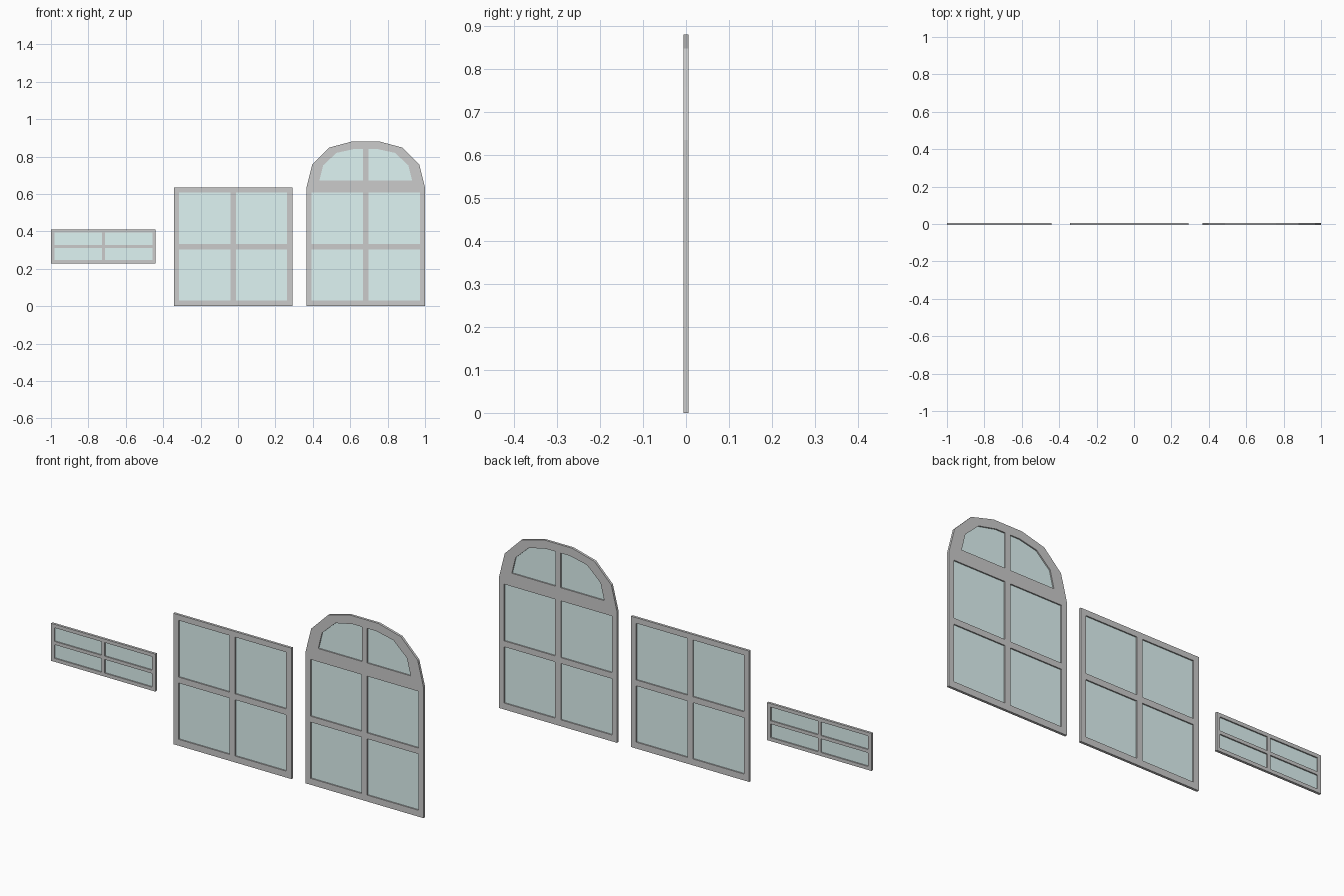
import bpy
from math import pi

if "Cube" in bpy.data.objects:
    bpy.data.objects.remove(bpy.data.objects["Cube"])

HALF_DEPTH = 0.006

glass_mat = bpy.data.materials.new("glass")
glass_mat.diffuse_color = (0.74, 0.91, 0.9, 1)
glass_mat.use_nodes = True
glass_mat.node_tree.nodes["Principled BSDF"].inputs["Base Color"].default_value = glass_mat.diffuse_color


def rect(x0, x1, z0, z1):
    return [(x0, z0), (x1, z0), (x1, z1), (x0, z1)]


def flat_shape(name, loops, depth, cx, material=None):
    """Fill closed loops (inner ones become holes), thicken, stand upright at x = cx."""
    curve = bpy.data.curves.new(name + "_profile", "CURVE")
    curve.dimensions = "2D"
    curve.fill_mode = "BOTH"
    curve.extrude = depth
    for loop in loops:
        s = curve.splines.new("POLY")
        s.points.add(len(loop) - 1)
        for p, (x, z) in zip(s.points, loop):
            p.co = (x, z, 0, 1)
        s.use_cyclic_u = True
        s.use_smooth = False
    temp = bpy.data.objects.new(name + "_temp", curve)
    bpy.context.collection.objects.link(temp)
    bpy.context.view_layer.update()
    dg = bpy.context.evaluated_depsgraph_get()
    mesh = bpy.data.meshes.new_from_object(temp.evaluated_get(dg))
    bpy.data.objects.remove(temp)
    mesh.materials.clear()
    if material:
        mesh.materials.append(material)
    obj = bpy.data.objects.new(name, mesh)
    obj.rotation_euler = (pi / 2, 0, 0)
    obj.location = (cx, 0, 0)
    bpy.context.collection.objects.link(obj)
    return obj


def mirrored(loop):
    return [(-x, z) for x, z in reversed(loop)]


def window(name, cx, outline, right_panes):
    """Frame with pane openings mirrored left/right, plus recessed glass."""
    panes = right_panes + [mirrored(p) for p in right_panes]
    flat_shape(name + "_frame", [outline] + panes, HALF_DEPTH, cx)
    flat_shape(name + "_glass", panes, 0, cx, glass_mat)


# Small wide window
window("small_window", -0.72, rect(-0.28, 0.28, 0.229, 0.411),
       [rect(0.008, 0.262, z0, z1) for z0, z1 in ((0.246, 0.312), (0.328, 0.394))])

# Square window with four panes
rows = ((0.031, 0.304), (0.333, 0.608))
square_panes = [rect(0.015, 0.289, z0, z1) for z0, z1 in rows]
window("square_window", -0.026, rect(-0.317, 0.317, 0, 0.635), square_panes)

# Arched window with two extra panes in the arch
half = [(0.317, 0), (0.317, 0.635), (0.286, 0.758), (0.196, 0.848), (0.076, 0.88)]
arch_pane = [(0.014, 0.672), (0.248, 0.672), (0.228, 0.753),
             (0.156, 0.82), (0.063, 0.84), (0.014, 0.84)]
window("arched_window", 0.683, half + mirrored(half), square_panes + [arch_pane])
